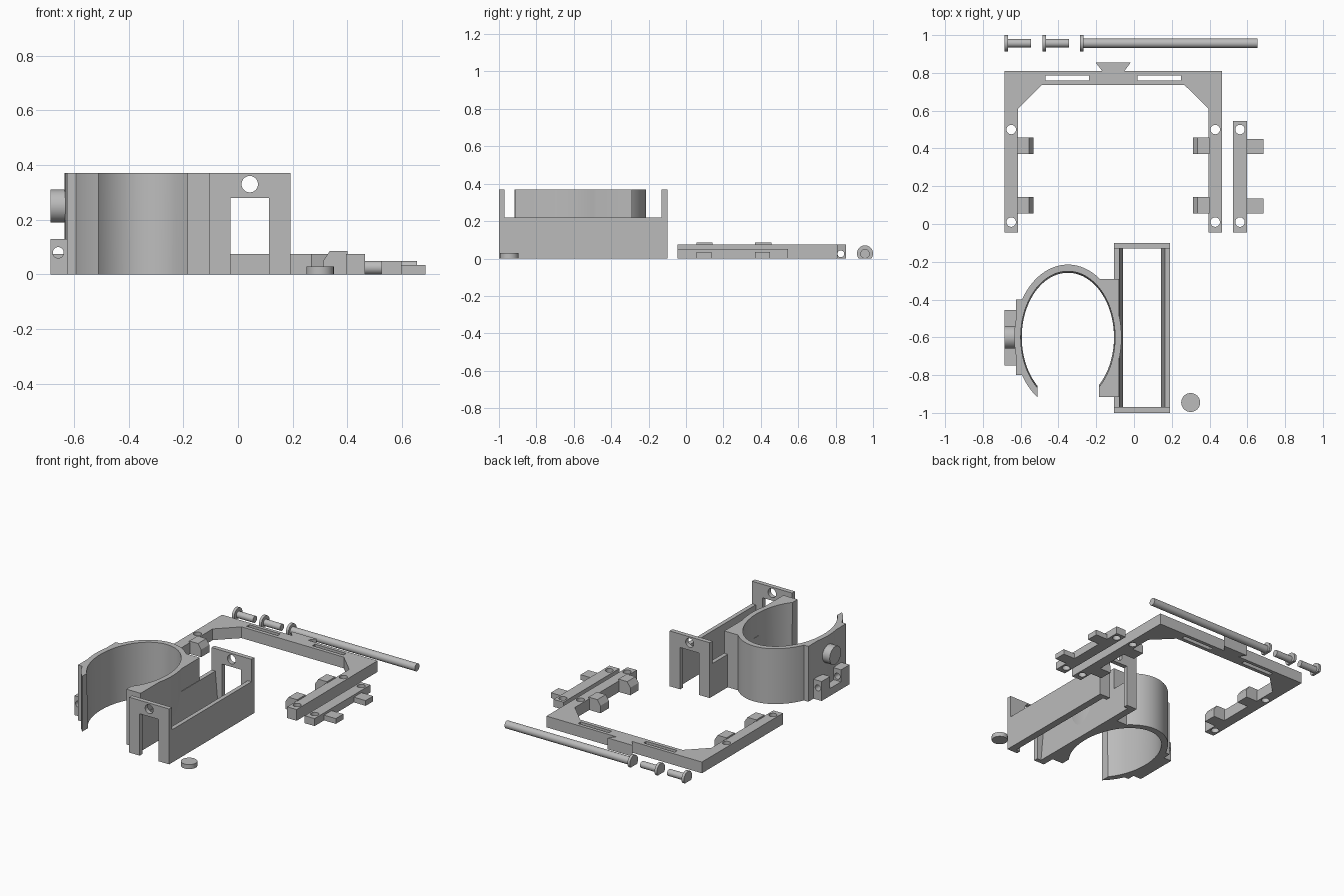
import bpy, bmesh, math
from mathutils import Matrix, Vector

old = bpy.data.objects.get("Cube")
if old:
    bpy.data.objects.remove(old)

grey = bpy.data.materials.new("plain grey")
grey.use_nodes = True
grey.diffuse_color = (0.5, 0.5, 0.5, 1)
grey.node_tree.nodes["Principled BSDF"].inputs["Base Color"].default_value = (0.5, 0.5, 0.5, 1)


def finish(name, bm):
    bmesh.ops.recalc_face_normals(bm, faces=bm.faces)
    mesh = bpy.data.meshes.new(name)
    bm.to_mesh(mesh)
    bm.free()
    mesh.materials.append(grey)
    ob = bpy.data.objects.new(name, mesh)
    bpy.context.collection.objects.link(ob)
    return ob


def prism(name, pts, low, high, axis="z"):
    """Extrude a 2D outline along z (x, y points) or y (x, z points)."""
    place = (lambda a, b, h: (a, b, h)) if axis == "z" else (lambda a, b, h: (a, h, b))
    bm = bmesh.new()
    face = bm.faces.new([bm.verts.new(place(a, b, low)) for a, b in pts])
    ext = bmesh.ops.extrude_face_region(bm, geom=[face])
    verts = [v for v in ext["geom"] if isinstance(v, bmesh.types.BMVert)]
    bmesh.ops.translate(bm, verts=verts, vec=Vector(place(0, 0, high - low)))
    return finish(name, bm)


def box(name, x0, x1, y0, y1, z0, z1):
    return prism(name, [(x0, y0), (x1, y0), (x1, y1), (x0, y1)], z0, z1)


def cyl(name, centre, r, length, axis="z", r2=None, stretch=1, sides=48):
    """Cylinder or cone about its centre; stretch scales it along y."""
    turn = {"x": Matrix.Rotation(math.pi / 2, 4, "Y"),
            "y": Matrix.Rotation(math.pi / 2, 4, "X"), "z": Matrix()}[axis]
    bm = bmesh.new()
    bmesh.ops.create_cone(bm, cap_ends=True, segments=sides, radius1=r,
                          radius2=r2 or r, depth=length)
    bm.transform(Matrix.Translation(centre) @ Matrix.Diagonal((1, stretch, 1, 1)) @ turn)
    return finish(name, bm)


def combine(ob, others, operation="DIFFERENCE"):
    """Apply booleans and discard the helper objects."""
    for other in others:
        mod = ob.modifiers.new("bool", "BOOLEAN")
        mod.operation, mod.solver, mod.object = operation, "EXACT", other
        bpy.context.view_layer.update()
        mesh = bpy.data.meshes.new_from_object(ob.evaluated_get(bpy.context.evaluated_depsgraph_get()))
        ob.modifiers.clear()
        ob.data = mesh
        bpy.data.objects.remove(other)
    return ob


# Channel: open-bottomed trough with tapered side walls and tall end plates
MID = 0.043
for side, label in ((-1, "right"), (1, "left")):
    prism("channel_wall_" + label,
          [(MID + side * a, z) for a, z in ((0.148, 0), (0.148, 0.22), (0.12, 0.22), (0.1, 0))],
          -0.98, -0.12, "y")
for label, y in (("front", -1), ("back", -0.13)):
    plate = box("channel_end_" + label, MID - 0.148, MID + 0.148, y, y + 0.03, 0, 0.37)
    combine(plate, [box("slot", MID - 0.07, MID + 0.07, y - 0.1, y + 0.1, -0.1, 0.28),
                    cyl("hole", (MID, y, 0.33), 0.03, 0.2, "y")])

# Clamp: open oval ring joined to the channel, with a flat pad on its outer side
CX, CY = -0.35, -0.6
ring = cyl("clamp_ring", (CX, CY, 0.185), 0.284, 0.37, stretch=1.356, sides=96)
combine(ring, [box("arm", -0.24, -0.08, -0.915, -0.29, 0, 0.37),
               box("pad", -0.625, -0.5, -0.8, -0.4, 0, 0.37),
               cyl("hub", (-0.635, CY, 0.25), 0.06, 0.1, "x")], "UNION")
combine(ring, [cyl("bore", (CX, CY, 0.185), 0.244, 0.39, r2=0.25, stretch=1.4, sides=96),
               box("mouth", -0.51, -0.185, -1.1, -0.75, -0.1, 0.5),
               cyl("hub_hole", (-0.64, CY, 0.25), 0.03, 0.2, "x")])

# Hinge bracket under the hub
box("bracket_base", -0.685, -0.615, -0.75, -0.455, 0, 0.05)
for label, y in (("front", -0.75), ("back", -0.545)):
    lug = box("bracket_lug_" + label, -0.685, -0.615, y, y + 0.09, 0, 0.13)
    combine(lug, [cyl("hole", (-0.657, y, 0.08), 0.02, 0.4, "y")])

# U-shaped frame with corner braces, slots, screw holes and a dovetail
FX = -0.11
half = [(0.575, 0.81), (0.575, -0.045), (0.505, -0.045), (0.505, 0.61), (0.378, 0.735)]
frame = prism("frame", [(FX + x, y) for x, y in half] + [(FX - x, y) for x, y in reversed(half)],
              0, 0.075)
cutters = []
for s in (-1, 1):
    cutters.append(box("slot", FX + s * 0.243 - 0.115, FX + s * 0.243 + 0.115, 0.76, 0.787, -0.1, 0.2))
    cutters += [cyl("hole", (FX + s * 0.54, y, 0), 0.025, 0.3) for y in (0.01, 0.5)]
combine(frame, cutters)
dovetail = prism("frame_dovetail", [(FX - 0.055, 0.805), (FX + 0.055, 0.805),
                                    (FX + 0.093, 0.855), (FX - 0.093, 0.855)], 0, 0.075)
combine(dovetail, [cyl("hole", (FX, 0.828, 0.025), 0.018, 0.4, "x")])

# Clips on the inside of the frame legs
for s, side in ((-1, "right"), (1, "left")):
    for y, end in ((0.055, "front"), (0.37, "back")):
        prism("frame_clip_" + side + "_" + end,
              [(FX + s * x, z) for x, z in ((0.51, 0), (0.422, 0), (0.422, 0.05), (0.445, 0.085), (0.51, 0.085))],
              y, y + 0.088, "y")

# Loose retaining strip with two tabs
strip = box("strip", 0.525, 0.598, -0.045, 0.545, 0, 0.05)
combine(strip, [cyl("hole", (0.561, y, 0), 0.025, 0.3) for y in (0.01, 0.5)])
for y, end in ((0.055, "front"), (0.37, "back")):
    box("strip_tab_" + end, 0.59, 0.685, y, y + 0.08, 0, 0.035)

# Pins lying on the ground, heads flattened underneath
for label, x0, x1, r in (("short_pin_a", -0.685, -0.545, 0.022), ("short_pin_b", -0.485, -0.345, 0.022),
                         ("long_pin", -0.285, 0.655, 0.025)):
    cyl(label, ((x0 + x1) / 2, 0.957, 0.025), r, x1 - x0, "x")
    head = cyl(label + "_head", (x0 + 0.009, 0.957, 0.027), 0.043, 0.018, "x")
    combine(head, [box("ground_cut", -1, 1, 0.8, 1.1, -0.2, 0)])

# Loose round cap
cyl("cap", (0.3, -0.945, 0.015), 0.05, 0.03)

# Smooth the curved surfaces, keep edges sharp
bpy.ops.object.select_all(action="DESELECT")
for ob in bpy.context.collection.objects:
    if ob.type == "MESH" and grey.name in ob.data.materials:
        ob.select_set(True)
        bpy.context.view_layer.objects.active = ob
bpy.ops.object.shade_smooth_by_angle(angle=math.radians(30))
